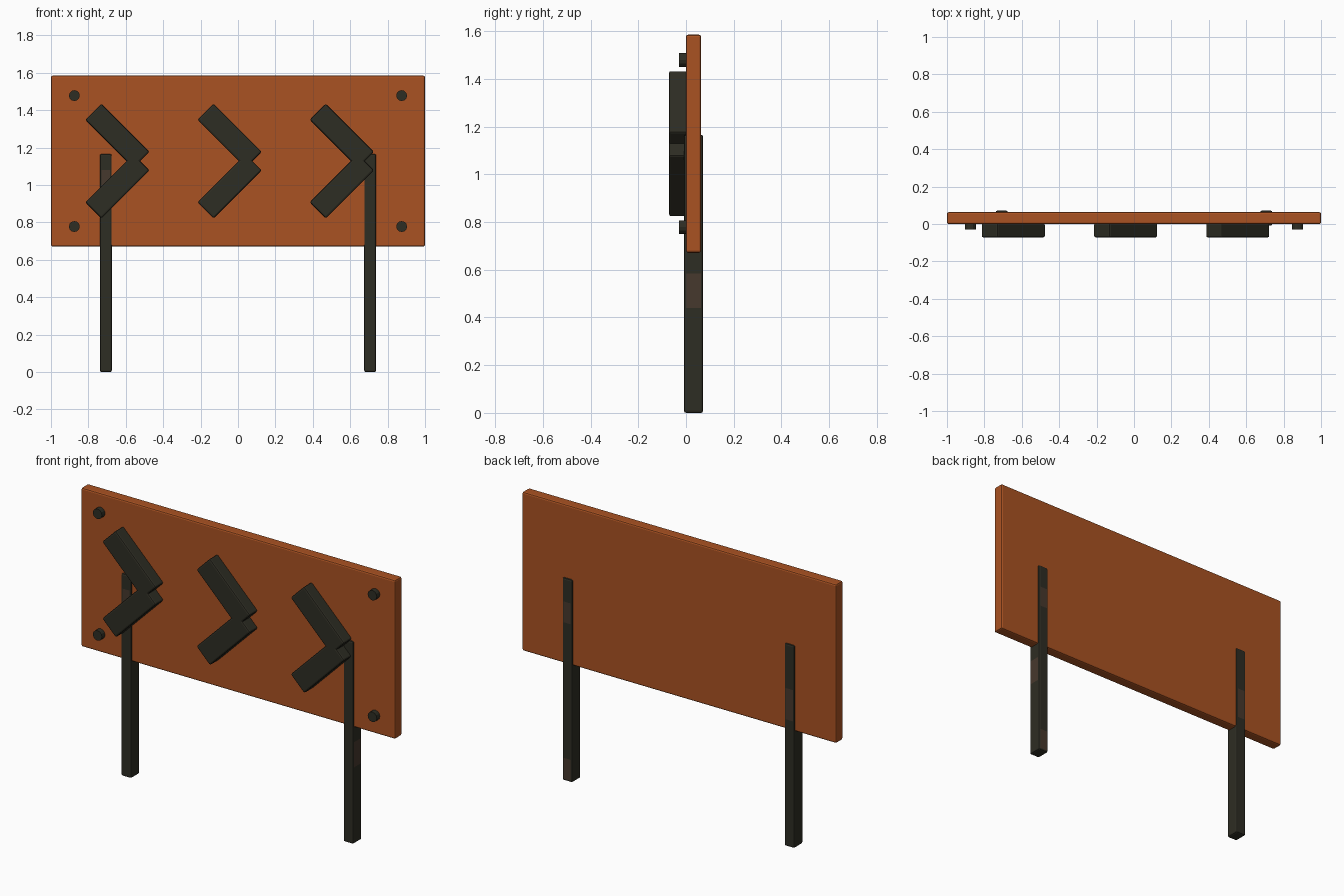
import bpy, bmesh, math
from mathutils import Matrix, Vector

if "Cube" in bpy.data.objects:
    bpy.data.objects.remove(bpy.data.objects["Cube"])


def material(name, rgb):
    m = bpy.data.materials.new(name)
    m.diffuse_color = (*rgb, 1)
    m.use_nodes = True
    m.node_tree.nodes["Principled BSDF"].inputs["Base Color"].default_value = m.diffuse_color
    return m


ORANGE = material("rust_orange", (0.40, 0.085, 0.016))
DARK = material("dark_metal", (0.027, 0.026, 0.017))
BROWN = material("brown_wear", (0.062, 0.040, 0.026))


def finish(name, bm, mats):
    me = bpy.data.meshes.new(name)
    bm.to_mesh(me)
    bm.free()
    for m in mats:
        me.materials.append(m)
    ob = bpy.data.objects.new(name, me)
    bpy.context.collection.objects.link(ob)
    return ob


def bevelled_box(size, centre, bevel, angle=0.0):
    """Box with rounded edges, turned about the y axis."""
    bm = bmesh.new()
    bmesh.ops.create_cube(bm, size=1)
    bmesh.ops.scale(bm, vec=size, verts=bm.verts)
    bmesh.ops.bevel(bm, geom=bm.edges[:], offset=bevel, segments=2,
                    profile=0.5, affect='EDGES')
    bm.transform(Matrix.Translation(centre) @ Matrix.Rotation(angle, 4, 'Y'))
    return bm


# Sign board
MID_Z = 1.128
finish("sign_board", bevelled_box((2.0, 0.063, 0.914), (0, 0.0315, MID_Z), 0.009), [ORANGE])


# Posts, with worn brown patches: (face normal, low z, high z)
def post(name, x, patches):
    bm = bevelled_box((0.064, 0.08, 1.166), (x, 0.0315, 0.583), 0.009)
    for _, lo, hi in patches:
        for z in (lo, hi):
            bmesh.ops.bisect_plane(bm, geom=bm.verts[:] + bm.edges[:] + bm.faces[:],
                                   plane_co=(0, 0, z), plane_no=(0, 0, 1))
    bm.normal_update()
    for f in bm.faces:
        z = f.calc_center_median().z
        for n, lo, hi in patches:
            if f.normal.dot(Vector(n)) > 0.95 and lo < z < hi:
                f.material_index = 1
    finish(name, bm, [DARK, BROWN])


FRONT, BACK, RIGHT = (0, -1, 0), (0, 1, 0), (1, 0, 0)
post("left_post", -0.707, [(FRONT, 0.93, 1.08), (BACK, 0.73, 0.91)])
post("right_post", 0.707, [(BACK, 0.91, 1.03), (BACK, 0.01, 0.13), (RIGHT, 0.44, 0.585)])

# Three chevrons, each of two crossed bars
for i in range(3):
    x = -0.645 + 0.6 * i
    for part, s in (("upper", 1), ("lower", -1)):
        bm = bevelled_box((0.364, 0.076, 0.122), (x, -0.034, MID_Z + s * 0.135),
                          0.009, s * math.pi / 4)
        finish(f"chevron_{i + 1}_{part}_bar", bm, [DARK])

# Corner bolts
for sx in (-1, 1):
    for sz in (-1, 1):
        bm = bmesh.new()
        bmesh.ops.create_cone(bm, cap_ends=True, segments=12, radius1=0.029,
                              radius2=0.029, depth=0.036)
        bm.transform(Matrix.Translation((sx * 0.875, -0.011, MID_Z + sz * 0.35))
                     @ Matrix.Rotation(math.pi / 2, 4, 'X'))
        side = "left" if sx < 0 else "right"
        level = "lower" if sz < 0 else "upper"
        finish(f"{level}_{side}_bolt", bm, [DARK])
